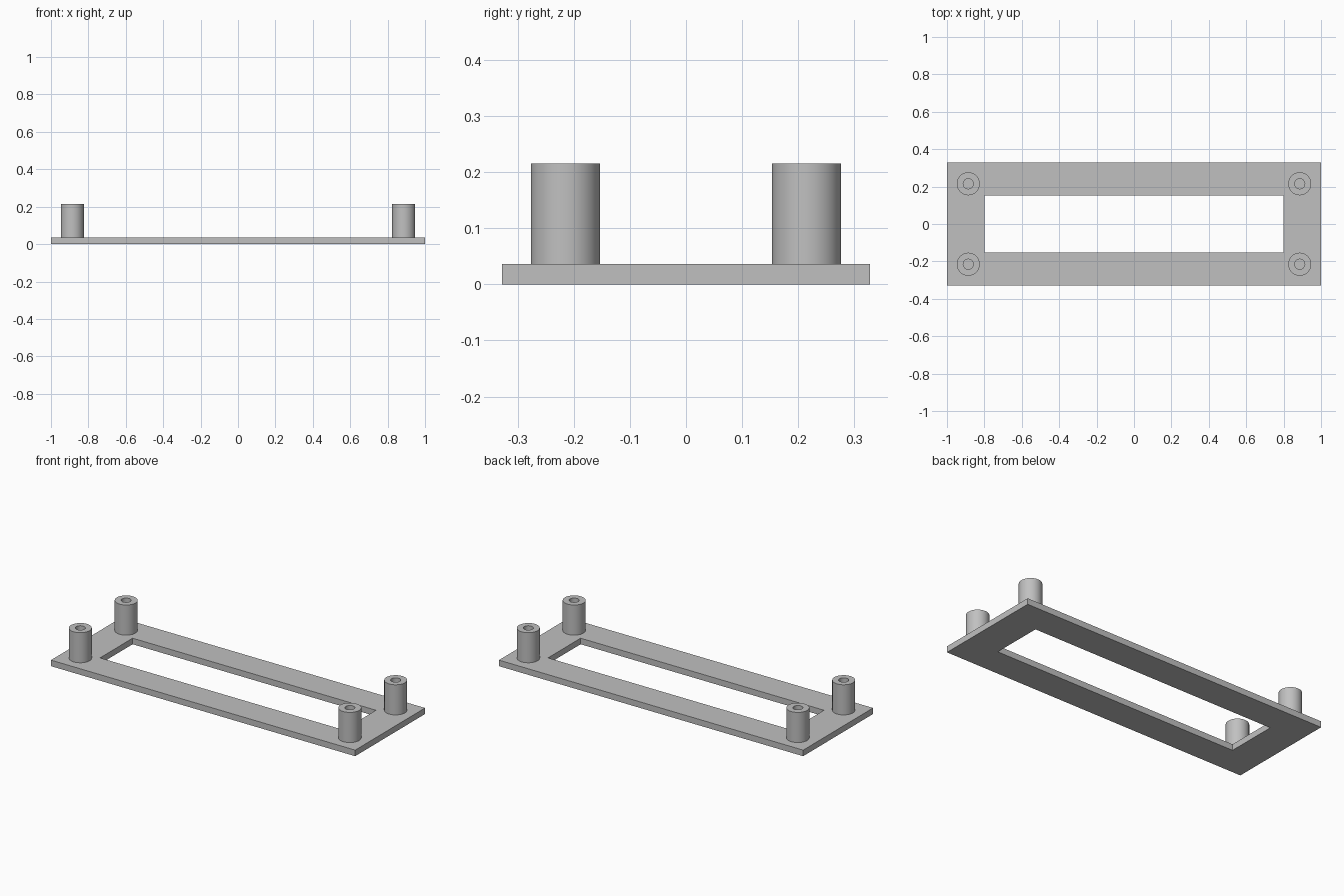
import bpy
import bmesh
import math
from mathutils import Vector

PLATE_TOP = 0.036
POST_TOP = 0.215
OUTER_R, BORE_R = 0.0615, 0.027
SEGMENTS = 64

old = bpy.data.objects.get("Cube")
if old:
    bpy.data.objects.remove(old, do_unlink=True)

grey = bpy.data.materials.new("light grey")
grey.use_nodes = True
colour = (0.53, 0.53, 0.53, 1)
grey.diffuse_color = colour
grey.node_tree.nodes["Principled BSDF"].inputs["Base Color"].default_value = colour


def add_object(name, bm):
    bmesh.ops.recalc_face_normals(bm, faces=bm.faces)
    mesh = bpy.data.meshes.new(name)
    bm.to_mesh(mesh)
    bm.free()
    mesh.materials.append(grey)
    obj = bpy.data.objects.new(name, mesh)
    bpy.context.collection.objects.link(obj)
    return obj


# Rectangular frame: outer and inner loops bridged, then extruded upward
def build_frame():
    bm = bmesh.new()
    corners = [(-1, -1), (1, -1), (1, 1), (-1, 1)]
    outer, inner = [[bm.verts.new((sx * hx, sy * hy, 0)) for sx, sy in corners]
                    for hx, hy in ((1, 0.328), (0.8, 0.153))]
    for i in range(4):
        j = (i + 1) % 4
        bm.faces.new((outer[i], outer[j], inner[j], inner[i]))
    lifted = bmesh.ops.extrude_face_region(bm, geom=bm.faces[:], use_keep_orig=True)
    verts = [g for g in lifted["geom"] if isinstance(g, bmesh.types.BMVert)]
    bmesh.ops.translate(bm, verts=verts, vec=Vector((0, 0, PLATE_TOP)))
    return add_object("base_frame", bm)


# Hollow standoff: wall profile spun round the z axis, bore ends at the plate
def build_post(name, x, y):
    bm = bmesh.new()
    profile = [(OUTER_R, PLATE_TOP), (OUTER_R, POST_TOP),
               (BORE_R, POST_TOP), (BORE_R, PLATE_TOP)]
    verts = [bm.verts.new((r, 0, z)) for r, z in profile]
    edges = [bm.edges.new(pair) for pair in zip(verts, verts[1:])]
    bmesh.ops.spin(bm, geom=verts + edges, cent=(0, 0, 0), axis=(0, 0, 1),
                   angle=math.tau, steps=SEGMENTS)
    bmesh.ops.remove_doubles(bm, verts=bm.verts[:], dist=0.0001)
    post = add_object(name, bm)
    post.location = (x, y, 0)
    return post


build_frame()
posts = [build_post(f"{depth}_{side}_post", sx * 0.886, sy * 0.215)
         for depth, sy in (("front", -1), ("back", 1))
         for side, sx in (("left", 1), ("right", -1))]

# Smooth round walls with sharp rims
bpy.ops.object.select_all(action="DESELECT")
for post in posts:
    post.select_set(True)
bpy.context.view_layer.objects.active = posts[0]
bpy.ops.object.shade_smooth_by_angle(angle=math.radians(30))
